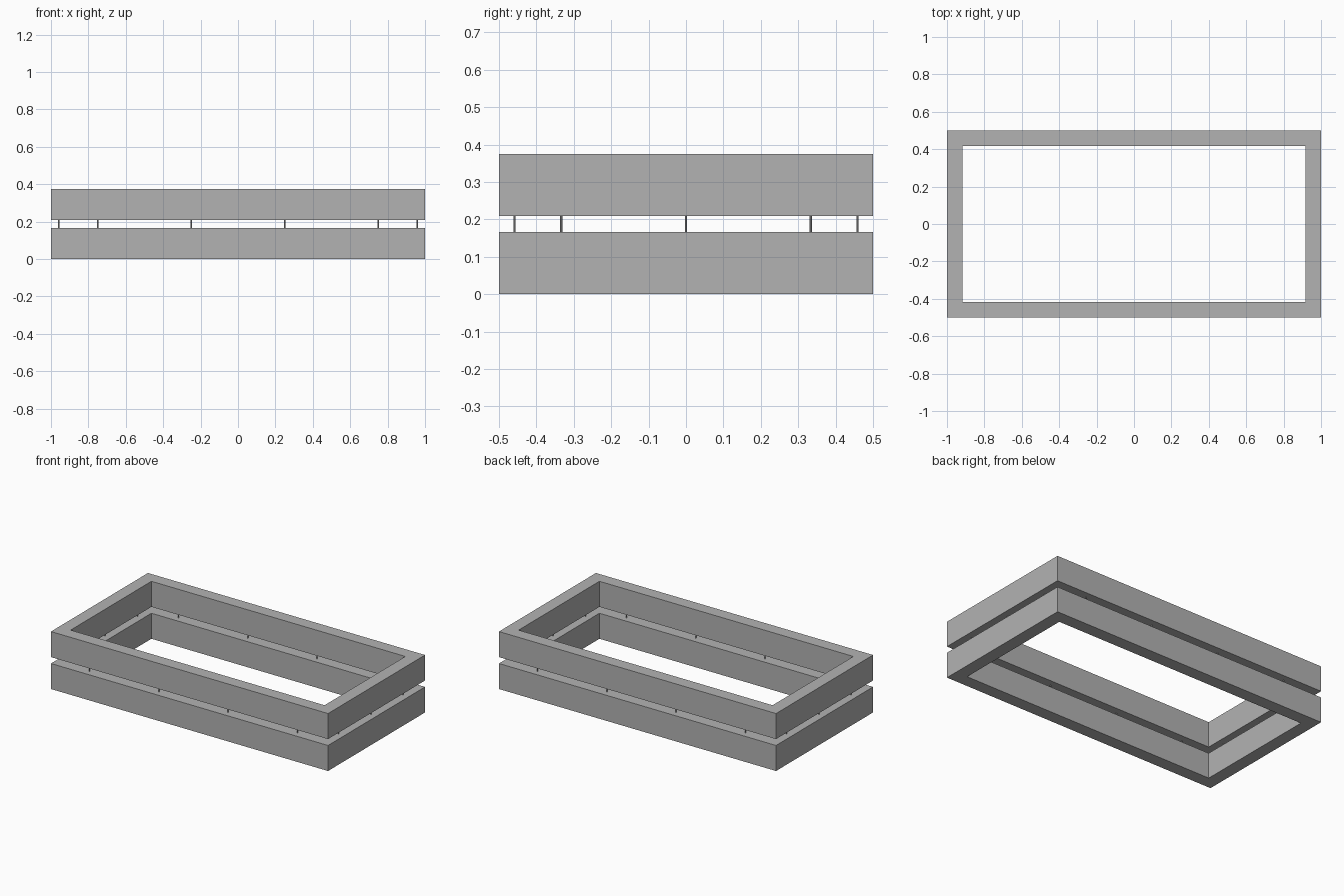
import bpy
import bmesh
from mathutils import Matrix

cube = bpy.data.objects.get("Cube")
if cube:
    bpy.data.objects.remove(cube, do_unlink=True)

WALL = 1 / 12          # width of the frame bars
HEIGHT = 1 / 6         # height of one frame
GAP = 1 / 24           # space between the frames
PIN_RADIUS = 0.003

grey = bpy.data.materials.new("plain grey")
grey.use_nodes = True
colour = (0.45, 0.45, 0.45, 1)
grey.diffuse_color = colour
grey.node_tree.nodes["Principled BSDF"].inputs["Base Color"].default_value = colour


def finish(name, bm):
    mesh = bpy.data.meshes.new(name)
    bm.normal_update()
    bm.to_mesh(mesh)
    bm.free()
    mesh.materials.append(grey)
    obj = bpy.data.objects.new(name, mesh)
    bpy.context.collection.objects.link(obj)
    return obj


def frame(name, z):
    """Rectangular ring swept around four mitred corners."""
    bm = bmesh.new()
    rings = []
    for sx, sy in ((-1, -1), (1, -1), (1, 1), (-1, 1)):
        section = ((0, 0), (0, HEIGHT), (WALL, HEIGHT), (WALL, 0))
        rings.append([bm.verts.new((sx * (1 - inset), sy * (0.5 - inset), z + h))
                      for inset, h in section])
    for i in range(4):
        a, b = rings[i], rings[(i + 1) % 4]
        for j in range(4):
            k = (j + 1) % 4
            bm.faces.new((a[j], b[j], b[k], a[k]))
    bmesh.ops.recalc_face_normals(bm, faces=bm.faces)
    return finish(name, bm)


# Two stacked frames
frame("lower_frame", 0)
frame("upper_frame", HEIGHT + GAP)

# Thin pins centred on the bars, holding the frames apart
edge_x, edge_y = 1 - WALL / 2, 0.5 - WALL / 2
spots = [(x, s * edge_y) for s in (-1, 1) for x in (-0.75, -0.25, 0.25, 0.75)]
spots += [(s * edge_x, y) for s in (-1, 1) for y in (-1 / 3, 0, 1 / 3)]
pins = bmesh.new()
for x, y in spots:
    bmesh.ops.create_cone(pins, cap_ends=True, segments=12, radius1=PIN_RADIUS,
                          radius2=PIN_RADIUS, depth=GAP,
                          matrix=Matrix.Translation((x, y, HEIGHT + GAP / 2)))
pin_object = finish("spacer_pins", pins)

bpy.ops.object.select_all(action='DESELECT')
pin_object.select_set(True)
bpy.context.view_layer.objects.active = pin_object
bpy.ops.object.shade_smooth_by_angle()
